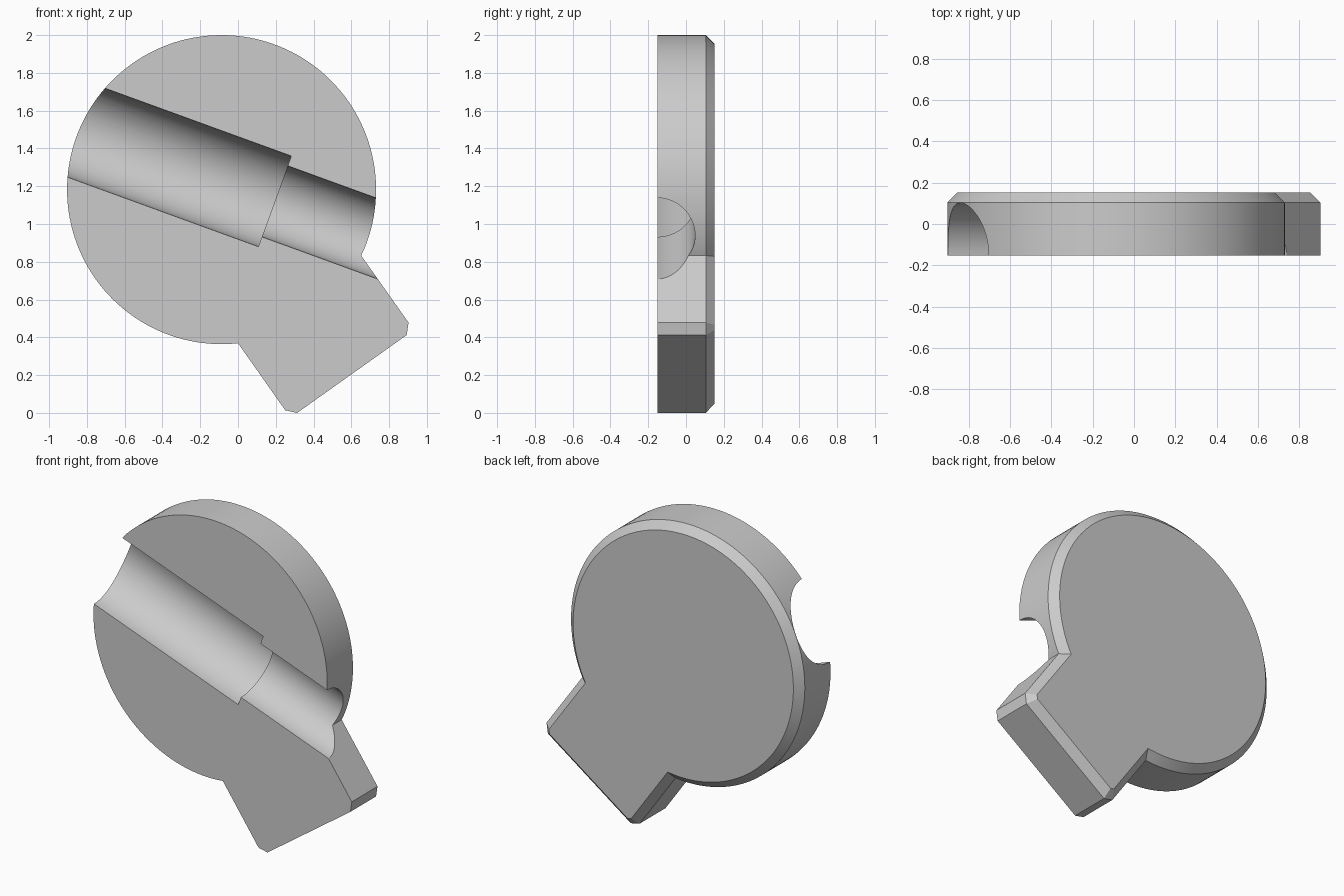
import bpy, bmesh, math
from mathutils import Matrix, Vector

cube = bpy.data.objects.get("Cube")
if cube:
    bpy.data.objects.remove(cube, do_unlink=True)

HALF = 0.152          # half thickness
CHAMFER = 0.047       # bevel around the back rim
CENTRE = Vector((-0.087, 0, 1.182))
RADIUS = 0.818

grey = bpy.data.materials.new("plain grey")
grey.use_nodes = True
colour = (0.6, 0.6, 0.6, 1)
grey.diffuse_color = colour
grey.node_tree.nodes["Principled BSDF"].inputs["Base Color"].default_value = colour


def make_object(name, bm):
    bmesh.ops.recalc_face_normals(bm, faces=bm.faces)
    mesh = bpy.data.meshes.new(name)
    bm.to_mesh(mesh)
    bm.free()
    mesh.materials.append(grey)
    obj = bpy.data.objects.new(name, mesh)
    bpy.context.collection.objects.link(obj)
    return obj


# Outline: blunt tab with cut corners, closed by the round disc's arc
tab = [(0.0, 0.369), (0.25, 0.014), (0.313, 0.0), (0.893, 0.412),
       (0.903, 0.478), (0.652, 0.833)]
outline = [Vector((x, -HALF, z)) for x, z in tab]
start = math.atan2(tab[-1][1] - CENTRE.z, tab[-1][0] - CENTRE.x)
end = math.atan2(tab[0][1] - CENTRE.z, tab[0][0] - CENTRE.x) + math.tau
STEPS = 120
for i in range(1, STEPS):
    a = start + (end - start) * i / STEPS
    outline.append(Vector((CENTRE.x + RADIUS * math.cos(a), -HALF,
                           CENTRE.z + RADIUS * math.sin(a))))

# Body: extruded outline with a chamfered back rim
bm = bmesh.new()
front = bm.faces.new([bm.verts.new(p) for p in outline])
ext = bmesh.ops.extrude_face_region(bm, geom=[front], use_keep_orig=True)
moved = [g for g in ext["geom"] if isinstance(g, bmesh.types.BMVert)]
bmesh.ops.translate(bm, verts=moved, vec=(0, 2 * HALF, 0))
bmesh.ops.recalc_face_normals(bm, faces=bm.faces)
rim = [e for e in bm.edges if all(v.co.y > 0 for v in e.verts)]
bmesh.ops.bevel(bm, geom=rim, offset=CHAMFER, segments=1, affect='EDGES',
                clamp_overlap=False)
body = make_object("body", bm)

# Stepped round channel, turned about a slanted axis on the front face
bm = bmesh.new()
SIDES = 96
rings = []
for along, radius in [(-1.6, 0.255), (0, 0.255), (0, 0.2), (1.2, 0.2)]:
    rings.append([bm.verts.new((along, radius * math.cos(math.tau * k / SIDES),
                                radius * math.sin(math.tau * k / SIDES)))
                  for k in range(SIDES)])
for r1, r2 in zip(rings, rings[1:]):
    for k in range(SIDES):
        n = (k + 1) % SIDES
        bm.faces.new((r1[k], r1[n], r2[n], r2[k]))
bm.faces.new(rings[0])
bm.faces.new(rings[-1])
bm.transform(Matrix.Translation((0.195, -HALF, 1.12))
             @ Matrix.Rotation(math.radians(20), 4, 'Y'))
cutter = make_object("channel_cutter", bm)
cutter.hide_render = True

cut = body.modifiers.new("channel", 'BOOLEAN')
cut.operation = 'DIFFERENCE'
cut.solver = 'EXACT'
cut.object = cutter
bpy.ops.object.select_all(action='DESELECT')
bpy.context.view_layer.objects.active = body
body.select_set(True)
bpy.ops.object.modifier_apply(modifier=cut.name)
bpy.data.objects.remove(cutter, do_unlink=True)
bpy.ops.object.shade_smooth_by_angle(angle=math.radians(25))
